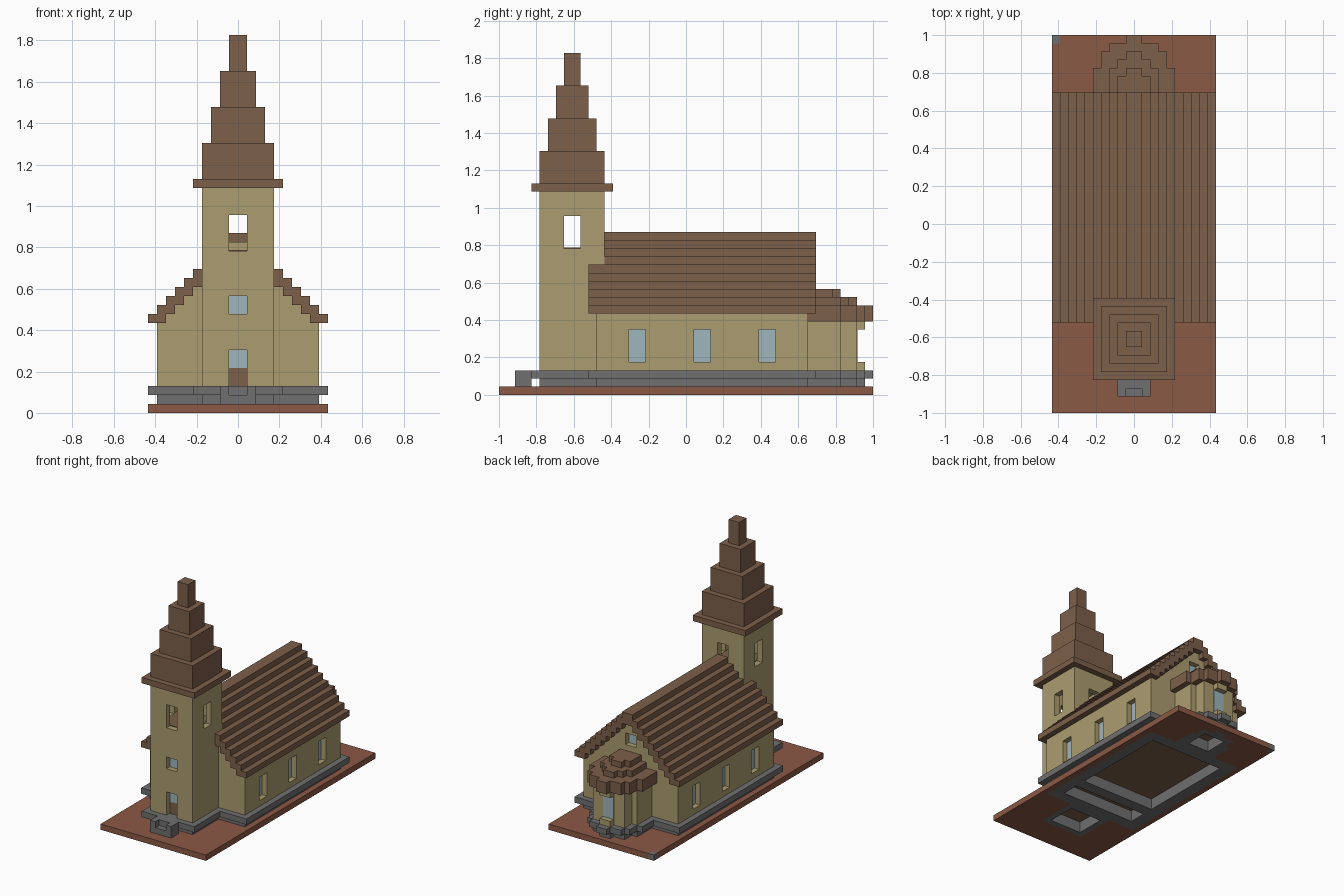
import bpy
import bmesh

U = 2 / 46  # one building block

default = bpy.data.objects.get("Cube")
if default:
    bpy.data.objects.remove(default, do_unlink=True)


def material(name, r, g, b):
    m = bpy.data.materials.new(name)
    m.use_nodes = True
    m.diffuse_color = (r, g, b, 1)
    m.node_tree.nodes["Principled BSDF"].inputs["Base Color"].default_value = (r, g, b, 1)
    return m


BRICK = material("brick red", 0.26, 0.1, 0.06)
STONE = material("stone grey", 0.16, 0.16, 0.165)
PLASTER = material("ochre plaster", 0.41, 0.34, 0.16)
WOOD = material("brown shingle", 0.205, 0.115, 0.07)
GLASS = material("pale blue glass", 0.34, 0.47, 0.51)


def finish(name, bm, mat):
    bmesh.ops.recalc_face_normals(bm, faces=bm.faces)
    for v in bm.verts:
        v.co *= U
    mesh = bpy.data.meshes.new(name)
    bm.to_mesh(mesh)
    bm.free()
    if mat:
        mesh.materials.append(mat)
    ob = bpy.data.objects.new(name, mesh)
    bpy.context.collection.objects.link(ob)
    return ob


def prism(name, half, lo, hi, mat, axis="Z"):
    """Mirror a half outline in x and extrude it along an axis."""
    outline = half + [(-x, t) for x, t in reversed(half)]
    bm = bmesh.new()

    def place(x, t, h):
        return (x, t, h) if axis == "Z" else (x, h, t)
    low = [bm.verts.new(place(x, t, lo)) for x, t in outline]
    high = [bm.verts.new(place(x, t, hi)) for x, t in outline]
    bm.faces.new(low)
    bm.faces.new(high)
    for i in range(len(low)):
        j = (i + 1) % len(low)
        bm.faces.new((low[i], low[j], high[j], high[i]))
    return finish(name, bm, mat)


def box(name, xs, ys, zs, mat):
    bm = bmesh.new()
    bmesh.ops.create_cube(bm, size=1)
    for v in bm.verts:
        for i, (a, b) in enumerate((xs, ys, zs)):
            v.co[i] = a if v.co[i] < 0 else b
    return finish(name, bm, mat)


def cut(ob, cutters):
    """Subtract the cutters one after another and remove them."""
    for c in cutters:
        mod = ob.modifiers.new("cut", "BOOLEAN")
        mod.operation = "DIFFERENCE"
        mod.solver = "EXACT"
        mod.object = c
        bpy.context.view_layer.update()
        deps = bpy.context.evaluated_depsgraph_get()
        mesh = bpy.data.meshes.new_from_object(ob.evaluated_get(deps))
        ob.modifiers.clear()
        ob.data = mesh
        bpy.data.objects.remove(c, do_unlink=True)


def hole(xs, ys, zs):
    ob = box("cutter", xs, ys, zs, None)
    ob.hide_render = True
    return ob


# Ground plate, with room for the foundation and one stone corner block
footing = [(4, -18), (4, -11), (9, -11), (9, 15), (4, 15), (4, 19),
           (3, 19), (3, 21), (1, 21), (1, 22)]
plate = box("ground_plate", (-10, 10), (-23, 23), (0, 1), BRICK)
cut(plate, [prism("cutter", footing, -1, 2, None), hole((-11, -9), (22, 24), (-1, 2))])
box("corner_block", (-10, -9), (22, 23), (0, 1), STONE)

# Hollow foundation with a wooden floor above each hollow
foundation = prism("foundation", footing, 0, 2, STONE)
rooms = {"nave": (7, -4, 13), "porch": (7, -9, -6), "tower": (3, -17, -12), "apse": (2, 16, 20)}
for room, (w, y0, y1) in rooms.items():
    cut(foundation, [hole((-w, w), (y0, y1), (-1, 3))])
    box(room + "_floor", (-w, w), (y0, y1), (1.9, 2), WOOD)

# Overhanging plinth
apse_rim = [(5, 19), (4, 19), (4, 21), (3, 21), (3, 22), (1, 22), (1, 23)]
prism("plinth", [(5, -19), (5, -12), (10, -12), (10, 16), (5, 16)] + apse_rim, 2, 3, STONE)

# Entrance step with a notch in front
step = box("entrance_step", (-2, 2), (-21, -19), (1, 3), STONE)
cut(step, [hole((-1, 1), (-22, -20), (2, 4))])

# Nave walls under the stepped gable
gable = [(9, 3), (9, 10)]
for k in range(8):
    gable += [(8 - k, 10 + k), (8 - k, 11 + k)]
nave = prism("nave_walls", gable, -11, 15, PLASTER, "Y")
for y in (-7, 1, 9):
    for side, s in (("left", 1), ("right", -1)):
        cut(nave, [hole(sorted((8 * s, 10 * s)), (y, y + 2), (4, 8))])
        box(side + "_nave_window", sorted((7.95 * s, 8.1 * s)), (y, y + 2), (4, 8), GLASS)
cut(nave, [hole((-1, 1), (14, 16), (14, 16))])
box("gable_window", (-1, 1), (13.95, 14.1), (14, 16), GLASS)

# Nave roof, two blocks wide per step
for k in range(9):
    start = -12 if k < 6 else -10
    for s in (1, -1):
        box("nave_roof_step", sorted(((8 - k) * s, (10 - k) * s)), (start, 16), (10 + k, 11 + k), WOOD)
box("nave_ridge", (-1, 1), (-10, 16), (19, 20), WOOD)

# Rounded apse with its rear window and tiered roof
apse = prism("apse_walls", [(4, 14), (4, 19), (3, 19), (3, 21), (1, 21), (1, 22)], 3, 9, PLASTER)
cut(apse, [hole((-1.01, 1.01), (21, 23), (4, 8))])
box("apse_window", (-1, 1), (20.95, 21.1), (4, 8), GLASS)
prism("apse_eaves", [(5, 15)] + apse_rim, 9, 11, WOOD)
prism("apse_roof_middle", [(3, 15), (3, 19), (2, 19), (2, 20), (1, 20), (1, 21)], 11, 12, WOOD)
prism("apse_roof_top", [(2, 15), (2, 18), (1, 18), (1, 19)], 12, 13, WOOD)

# Tower with an open belfry, a front window and a door
tower = box("tower", (-4, 4), (-18, -10), (3, 25), PLASTER)
cut(tower, [
    hole((-3, 3), (-17, -11), (18, 24)),
    hole((-5, 5), (-15, -13), (18, 22)),
    hole((-1, 1), (-19, -14), (18, 22)),
    hole((-1, 1), (-14, -9), (19, 22)),
    hole((-1, 1), (-19, -17), (11, 13)),
    hole((-1, 1), (-19, -17), (2, 7)),
])
box("belfry_floor", (-3, 3), (-17, -11), (17.95, 18.1), WOOD)
box("tower_window", (-1, 1), (-17.1, -16.95), (11, 13), GLASS)
box("door_window", (-1, 1), (-17.1, -16.95), (5, 7), GLASS)
box("door_leaf", (-1, 1), (-17.1, -16.95), (3, 5), WOOD)

# Cornice and tapering spire
box("tower_cornice", (-5, 5), (-19, -9), (25, 26), WOOD)
for i in range(4):
    w = 4 - i
    box("spire_tier", (-w, w), (-14 - w, -14 + w), (26 + 4 * i, 30 + 4 * i), WOOD)
